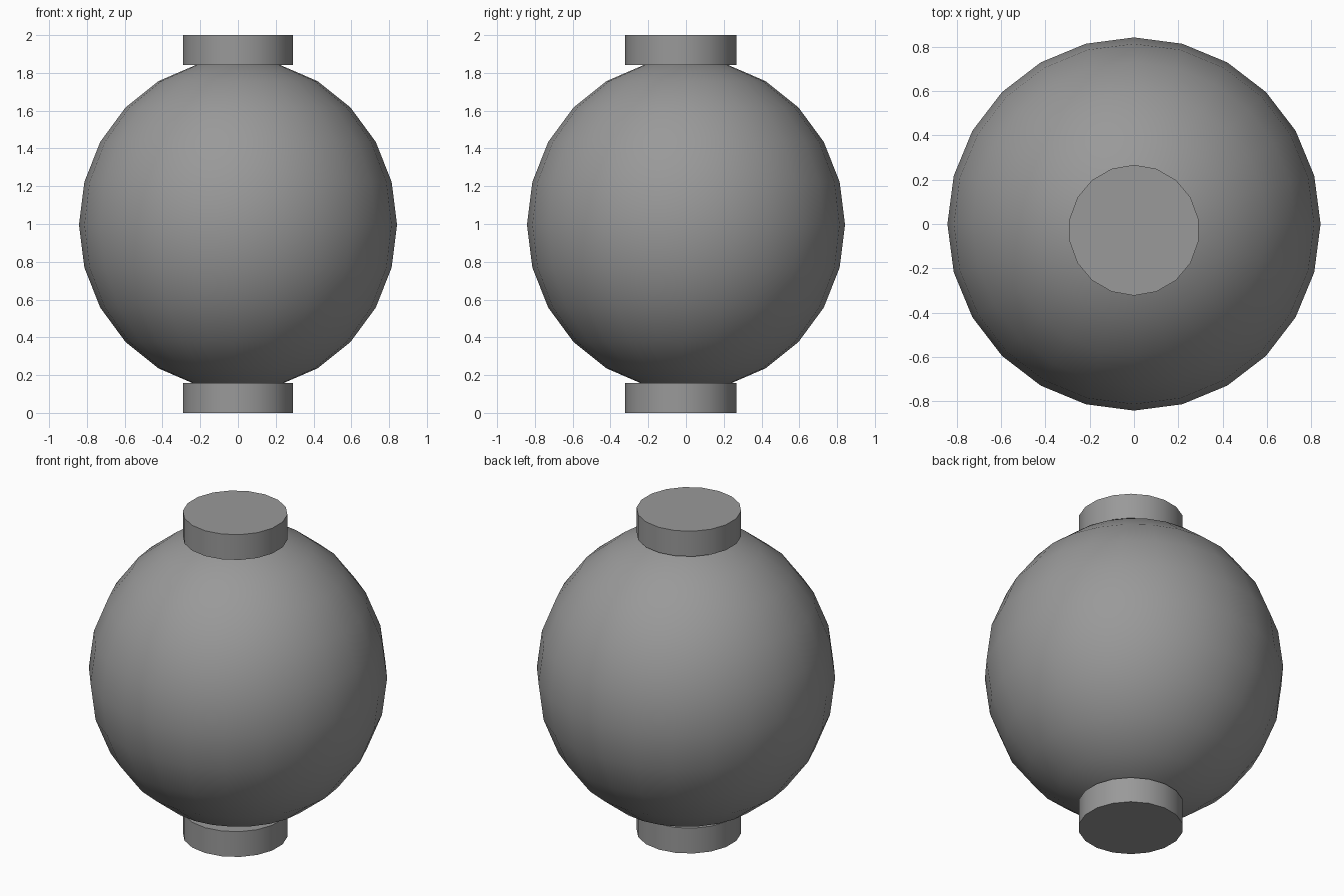
import bpy
from math import radians

if "Cube" in bpy.data.objects:
    bpy.data.objects.remove(bpy.data.objects["Cube"])

# Dark grey for all parts
grey = bpy.data.materials.new("dark_grey")
grey.diffuse_color = (0.32, 0.32, 0.32, 1)
grey.use_nodes = True
grey.node_tree.nodes["Principled BSDF"].inputs["Base Color"].default_value = grey.diffuse_color

# Round lantern body, slightly taller than wide
bpy.ops.mesh.primitive_uv_sphere_add(segments=24, ring_count=12, radius=0.842, location=(0, 0, 0.996))
body = bpy.context.object
body.name = "lantern_body"
body.scale.z = 0.878 / 0.842
bpy.ops.object.transform_apply(location=False, rotation=False, scale=True)
bpy.ops.object.shade_smooth()
body.data.materials.append(grey)


# Short end caps, set slightly towards the front
def cap(name, z):
    bpy.ops.mesh.primitive_cylinder_add(vertices=18, radius=0.295, depth=0.157, location=(0, -0.028, z))
    obj = bpy.context.object
    obj.name = name
    bpy.ops.object.shade_smooth_by_angle(angle=radians(30))
    obj.data.materials.append(grey)


cap("bottom_cap", 0.0785)
cap("top_cap", 2 - 0.0785)
